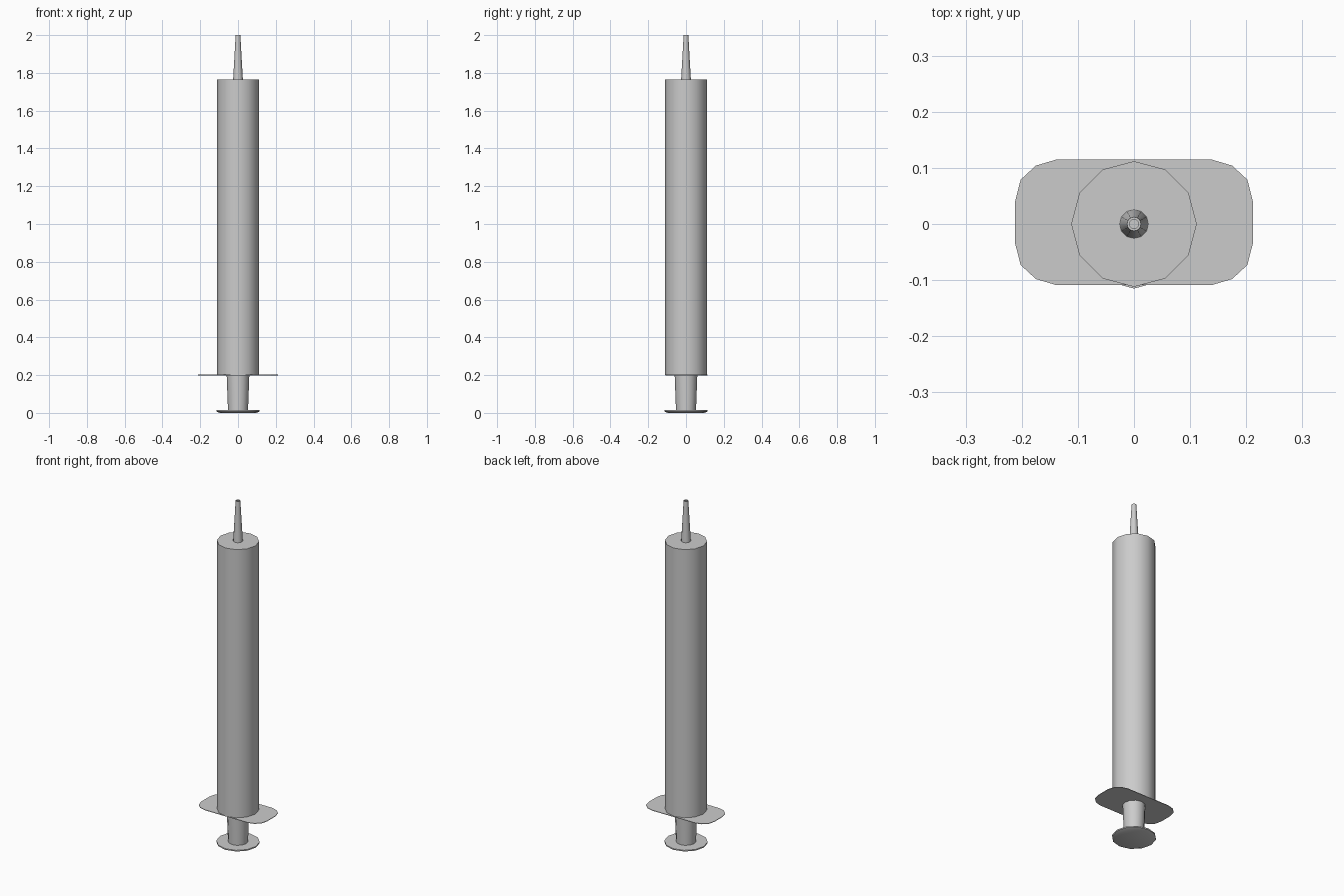
import bpy, bmesh
from math import cos, sin, tau, radians

if "Cube" in bpy.data.objects:
    bpy.data.objects.remove(bpy.data.objects["Cube"])

SIDES = 12


def finish(name, bm, smooth=True):
    bmesh.ops.remove_doubles(bm, verts=bm.verts, dist=1e-6)
    bmesh.ops.recalc_face_normals(bm, faces=bm.faces)
    mesh = bpy.data.meshes.new(name)
    bm.to_mesh(mesh)
    bm.free()
    obj = bpy.data.objects.new(name, mesh)
    bpy.context.collection.objects.link(obj)
    if smooth:
        bpy.ops.object.select_all(action='DESELECT')
        obj.select_set(True)
        bpy.context.view_layer.objects.active = obj
        bpy.ops.object.shade_smooth_by_angle(angle=radians(40))
    return obj


def lathe(name, profile):
    """Turn (radius, z) points around z and cap both ends."""
    bm = bmesh.new()
    rings = [[bm.verts.new((r * cos(tau * i / SIDES), r * sin(tau * i / SIDES), z))
              for i in range(SIDES)] for r, z in profile]
    for a, b in zip(rings, rings[1:]):
        for i in range(SIDES):
            j = (i + 1) % SIDES
            bm.faces.new((a[i], a[j], b[j], b[i]))
    bm.faces.new(rings[0][::-1])
    bm.faces.new(rings[-1])
    return finish(name, bm)


# Barrel and hollow-ended nozzle
lathe("barrel", [(0.112, 0.2), (0.112, 1.765)])
lathe("nozzle", [(0.026, 1.76), (0.0125, 2.0), (0.008, 2.0), (0.009, 1.97)])

# Plunger rod and thumb disc
lathe("plunger_rod", [(0.053, 0.012), (0.06, 0.202)])
lathe("thumb_disc", [(0.095, 0.0), (0.115, 0.007), (0.115, 0.014)])

# Finger flange: thin plate with rounded corners
corner = [(0.212, 0.037), (0.202, 0.076), (0.175, 0.101), (0.138, 0.112)]
outline = (corner + [(-x, y) for x, y in reversed(corner)]
           + [(-x, -y) for x, y in corner] + [(x, -y) for x, y in reversed(corner)])
bm = bmesh.new()
plate = bm.faces.new([bm.verts.new((x, y + 0.003, 0.199)) for x, y in outline])
extruded = bmesh.ops.extrude_face_region(bm, geom=[plate], use_keep_orig=True)
bmesh.ops.translate(bm, vec=(0, 0, 0.003),
                    verts=[v for v in extruded["geom"] if isinstance(v, bmesh.types.BMVert)])
finish("finger_flange", bm, smooth=False)
